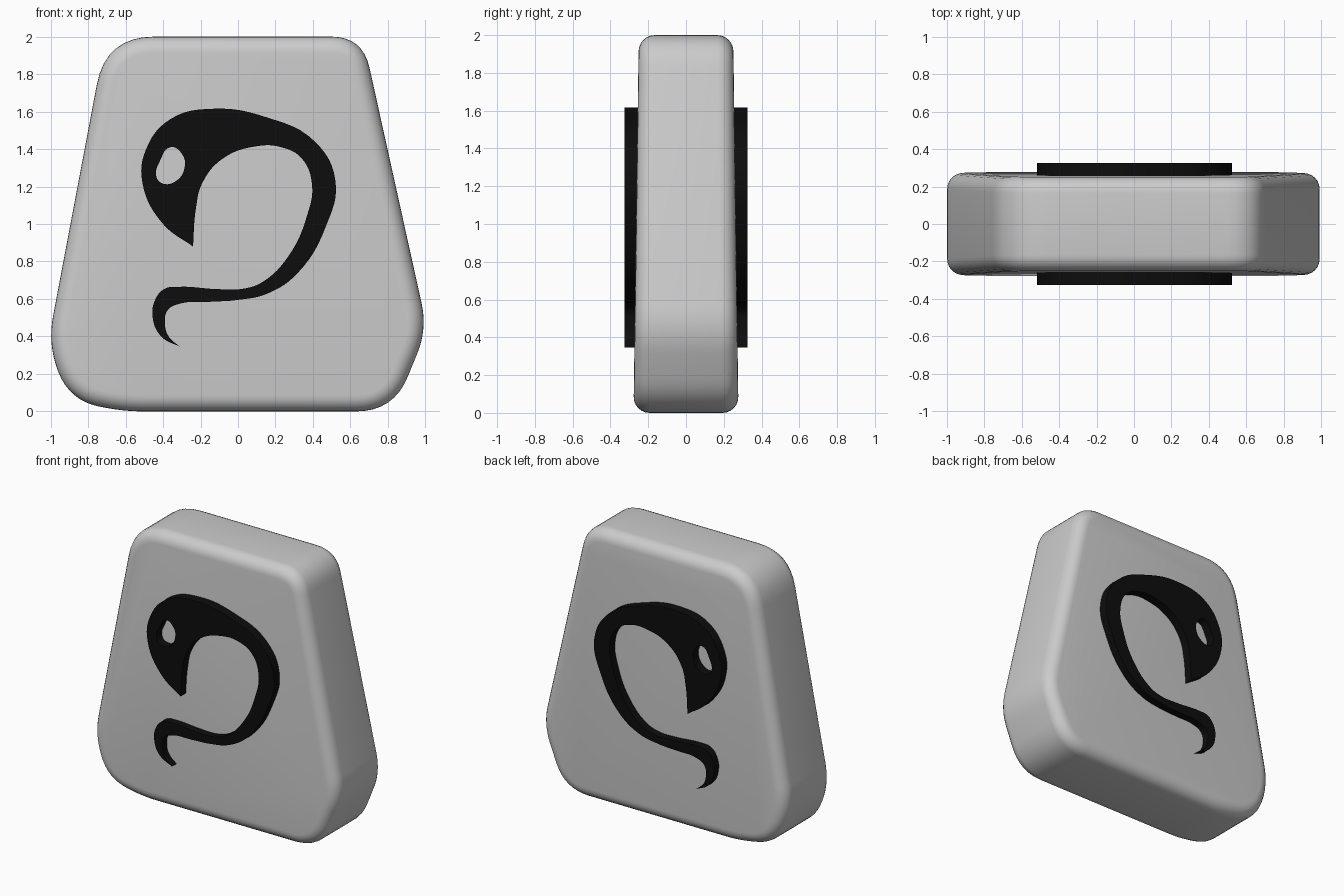
import bpy
import bmesh
from math import radians
from mathutils import Vector

default_cube = bpy.data.objects.get("Cube")
if default_cube:
    bpy.data.objects.remove(default_cube, do_unlink=True)


def make_material(name, level):
    material = bpy.data.materials.new(name)
    material.use_nodes = True
    colour = (level, level, level, 1)
    material.diffuse_color = colour
    material.node_tree.nodes["Principled BSDF"].inputs["Base Color"].default_value = colour
    return material


def add_object(name, data, material):
    data.materials.append(material)
    part = bpy.data.objects.new(name, data)
    bpy.context.collection.objects.link(part)
    return part


def finish(part, angle):
    """Apply modifiers and curves, then smooth all but the sharp edges."""
    bpy.ops.object.select_all(action="DESELECT")
    bpy.context.view_layer.objects.active = part
    part.select_set(True)
    bpy.ops.object.convert(target="MESH")
    bpy.ops.object.shade_smooth_by_angle(angle=radians(angle))


def rounded_outline(corners, steps=8):
    """Round each (x, z, cut) corner with a quadratic arc."""
    outline = []
    for i, (x, z, cut) in enumerate(corners):
        corner = Vector((x, z))
        before = Vector(corners[i - 1][:2])
        after = Vector(corners[(i + 1) % len(corners)][:2])
        start = corner + (before - corner).normalized() * cut
        end = corner + (after - corner).normalized() * cut
        for step in range(steps + 1):
            t = step / steps
            outline.append(start.lerp(corner, t).lerp(corner.lerp(end, t), t))
    return outline


stone_grey = make_material("stone grey", 0.6)
ink_black = make_material("ink black", 0.004)

# Stone slab: rounded outline, slightly thinner towards the top
CORNERS = [
    (-0.6, 0, 0.1), (-0.9, 0.055, 0.17), (-1.015, 0.36, 0.15),
    (-0.705, 2, 0.26), (0.665, 2, 0.17),
    (1.01, 0.44, 0.14), (0.83, 0, 0.2),
]


def half_depth(z):
    return 0.278 - 0.014 * z


outline = rounded_outline(CORNERS)
bm = bmesh.new()
front = [bm.verts.new((p.x, -half_depth(p.y), p.y)) for p in outline]
back = [bm.verts.new((p.x, half_depth(p.y), p.y)) for p in outline]
caps = [bm.faces.new(front), bm.faces.new(back[::-1])]
for i in range(len(outline)):
    bm.faces.new((front[i], front[i - 1], back[i - 1], back[i]))
bmesh.ops.recalc_face_normals(bm, faces=bm.faces)
rims = [edge for cap in caps for edge in cap.edges]
bmesh.ops.bevel(bm, geom=rims, offset=0.085, segments=6, profile=0.5,
                affect="EDGES", clamp_overlap=False)
slab_mesh = bpy.data.meshes.new("stone_slab")
bm.to_mesh(slab_mesh)
bm.free()
slab = add_object("stone_slab", slab_mesh, stone_grey)
finish(slab, 35)

# Curled ornament: a flat curve with an eye hole, standing out on both faces
CURL = [
    (-.24, .88), (-.4, 1), (-.51, 1.22), (-.49, 1.4), (-.36, 1.56), (-.13, 1.615),
    (.15, 1.57), (.41, 1.44), (.52, 1.23), (.47, .99), (.32, .74), (.16, .63),
    (0, .595), (-.15, .585), (-.31, .575), (-.375, .54), (-.39, .47), (-.37, .4),
    (-.31, .345), (-.41, .4), (-.455, .5), (-.44, .6), (-.39, .655), (-.32, .665),
    (-.1, .652), (.03, .655), (.13, .69), (.27, .83), (.37, 1.05), (.395, 1.21),
    (.34, 1.35), (.23, 1.41), (.1, 1.415), (-.08, 1.35), (-.19, 1.22), (-.225, 1.08),
]
EYE = [
    (-.36, 1.41), (-.3, 1.375), (-.285, 1.3), (-.33, 1.23), (-.4, 1.215),
    (-.435, 1.25), (-.415, 1.34),
]


def add_loop(curve, points, tips):
    """Closed smooth loop with pointed corners at the given tips."""
    spline = curve.splines.new("BEZIER")
    spline.bezier_points.add(len(points) - 1)
    spline.use_cyclic_u = True
    for i, (x, z) in enumerate(points):
        knot = spline.bezier_points[i]
        knot.co = (x, z, 0)
        kind = "VECTOR" if i in tips else "AUTO"
        knot.handle_left_type = knot.handle_right_type = kind


curve = bpy.data.curves.new("curled_ornament", "CURVE")
curve.dimensions = "2D"
curve.fill_mode = "BOTH"
curve.resolution_u = 6
curve.extrude = 0.325
add_loop(curve, CURL, (0, CURL.index((-.31, .345))))
add_loop(curve, EYE, ())
ornament = add_object("curled_ornament", curve, ink_black)
ornament.rotation_euler.x = radians(90)
finish(ornament, 30)
